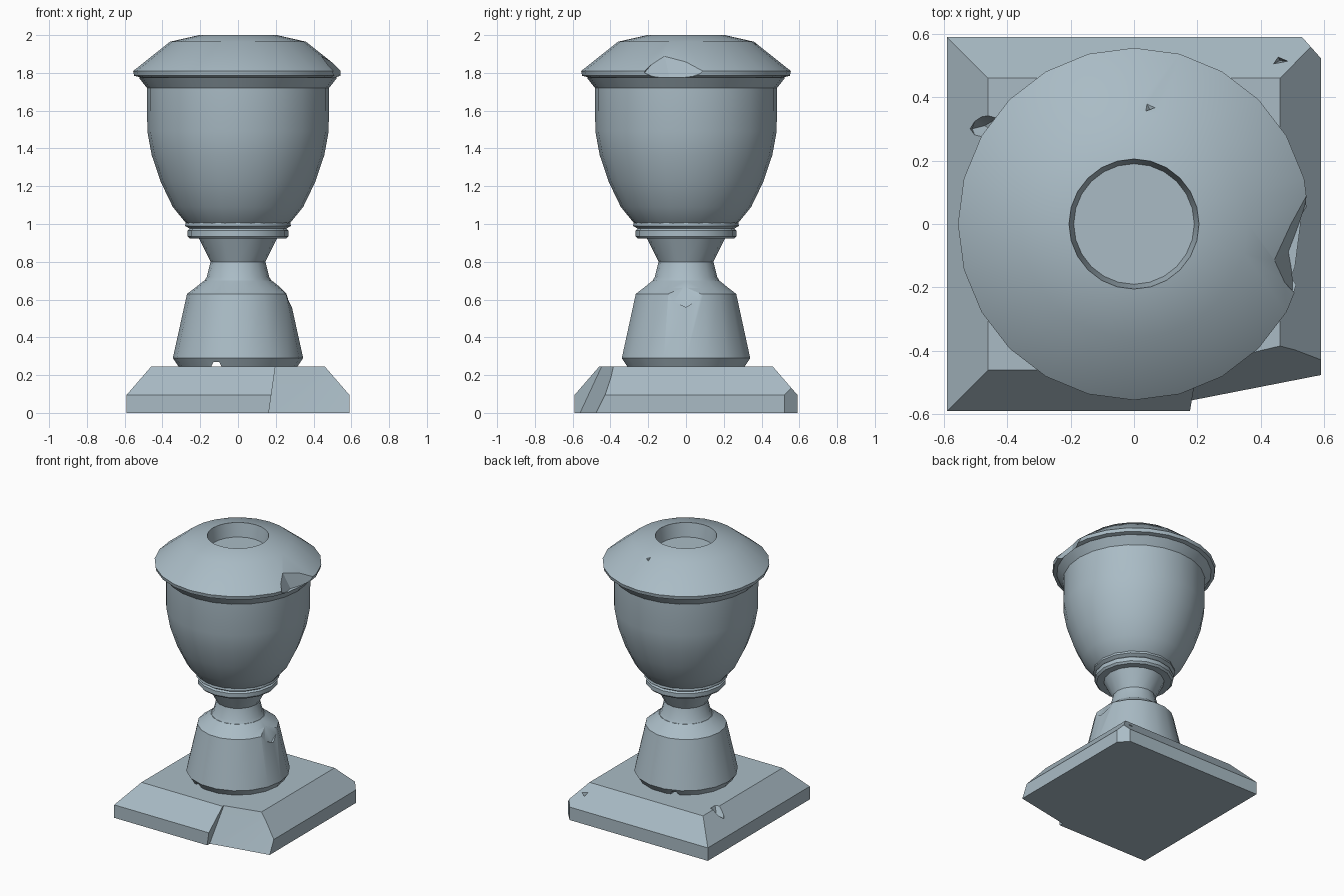
import bpy, bmesh, math

default = bpy.data.objects.get("Cube")
if default:
    bpy.data.objects.remove(default, do_unlink=True)

stone = bpy.data.materials.new("blue_grey_stone")
stone.use_nodes = True
colour = (0.40, 0.50, 0.56, 1)
stone.diffuse_color = colour
stone.node_tree.nodes["Principled BSDF"].inputs["Base Color"].default_value = colour


def make_object(name, bm):
    bmesh.ops.recalc_face_normals(bm, faces=bm.faces)
    mesh = bpy.data.meshes.new(name)
    bm.to_mesh(mesh)
    bm.free()
    mesh.materials.append(stone)
    obj = bpy.data.objects.new(name, mesh)
    bpy.context.collection.objects.link(obj)
    return obj


def lathe(name, profile, sides, phase=0.0):
    """Turn a (radius, height) profile into a closed solid."""
    bm = bmesh.new()
    rings = []
    for r, z in profile:
        rings.append([bm.verts.new((r * math.cos(phase + math.tau * i / sides),
                                    r * math.sin(phase + math.tau * i / sides), z))
                      for i in range(sides)])
    for low, high in zip(rings, rings[1:]):
        for i in range(sides):
            j = (i + 1) % sides
            bm.faces.new((low[i], low[j], high[j], high[i]))
    bm.faces.new(rings[0])
    bm.faces.new(rings[-1])
    return make_object(name, bm)


def chip(obj, points):
    """Knock a convex piece out of a part."""
    bm = bmesh.new()
    for p in points:
        bm.verts.new(p)
    bmesh.ops.convex_hull(bm, input=bm.verts)
    cutter = make_object("chip_cutter", bm)
    cutter.hide_render = True
    mod = obj.modifiers.new("chip", "BOOLEAN")
    mod.operation = "DIFFERENCE"
    mod.solver = "EXACT"
    mod.object = cutter
    bpy.context.view_layer.objects.active = obj
    bpy.ops.object.modifier_apply(modifier=mod.name)
    bpy.data.objects.remove(cutter, do_unlink=True)


# Square plinth with sloped top edges
root2 = math.sqrt(2)
plinth = lathe("plinth", [(0.59 * root2, 0), (0.59 * root2, 0.095), (0.46 * root2, 0.245)],
               4, math.pi / 4)
# Large break on the front left corner
chip(plinth, [(0.2, -0.44, 0.26), (0.4, -0.43, 0.26), (0.62, -0.34, 0.26),
              (0.16, -0.57, -0.02), (0.4, -0.55, -0.02), (0.62, -0.48, -0.02),
              (0.2, -0.8, 0.26), (0.8, -0.8, 0.26), (0.16, -0.8, -0.02), (0.8, -0.8, -0.02)])
# Trimmed back left corner
chip(plinth, [(x, y, z) for z in (-0.1, 0.4) for x, y in ((0.52, 0.6), (0.6, 0.51), (0.7, 0.7))])
# Small pits
chip(plinth, [(0.41, 0.49, 0.3), (0.44, 0.555, 0.3), (0.53, 0.51, 0.3), (0.46, 0.515, 0.12)])
chip(plinth, [(-0.42, 0.34, 0.27), (-0.42, 0.27, 0.27), (-0.49, 0.25, 0.27), (-0.53, 0.3, 0.24),
              (-0.49, 0.36, 0.27), (-0.47, 0.31, 0.16), (-0.51, 0.3, 0.15)])

# Flared foot
foot = lathe("foot", [(0.315, 0.245), (0.345, 0.29), (0.27, 0.63), (0.23, 0.66), (0.18, 0.70)], 18)
chip(foot, [(0.22, -0.01, 0.67), (0.265, 0.1, 0.62), (0.265, -0.14, 0.62), (0.27, 0, 0.56),
            (0.4, 0.1, 0.7), (0.4, -0.14, 0.7), (0.4, 0, 0.56)])
chip(foot, [(x, y, z) for y in (-0.5, 0.5)
            for x, z in ((-0.15, 0.23), (-0.08, 0.23), (-0.13, 0.27), (-0.1, 0.27))])

# Waisted stem
stem = lathe("stem", [(0.18, 0.695), (0.165, 0.72), (0.145, 0.80), (0.21, 0.93)], 16)

# Collar rings under the bowl
collar = lathe("collar", [(0.255, 0.922), (0.268, 0.935), (0.268, 0.965), (0.256, 0.975),
                          (0.28, 0.99), (0.275, 1.015), (0.25, 1.02)], 16)

# Rounded bowl with a flaring lip
bowl = lathe("bowl", [(0.262, 0.995), (0.28, 1.01), (0.345, 1.09), (0.41, 1.225), (0.457, 1.365),
                      (0.48, 1.49), (0.482, 1.72), (0.525, 1.775)], 24)

# Lid with a recessed opening
lid = lathe("lid", [(0.50, 1.772), (0.55, 1.785), (0.555, 1.81), (0.36, 1.965), (0.205, 2.0),
                    (0.19, 1.90)], 24)
chip(lid, [(0.43, -0.12, 1.92), (0.56, 0.14, 1.82), (0.5, -0.22, 1.80), (0.5, -0.08, 1.74),
           (0.7, 0.16, 1.92), (0.7, -0.25, 1.92), (0.7, 0.1, 1.74), (0.7, -0.2, 1.74)])
chip(lid, [(0.02, 0.35, 1.99), (0.1, 0.38, 1.97), (0.02, 0.42, 1.95), (0.05, 0.36, 1.945)])

# Smooth curves, crisp edges
for part in (plinth, foot, stem, collar, bowl, lid):
    bpy.ops.object.select_all(action="DESELECT")
    part.select_set(True)
    bpy.context.view_layer.objects.active = part
    bpy.ops.object.shade_smooth_by_angle(angle=math.radians(30))
